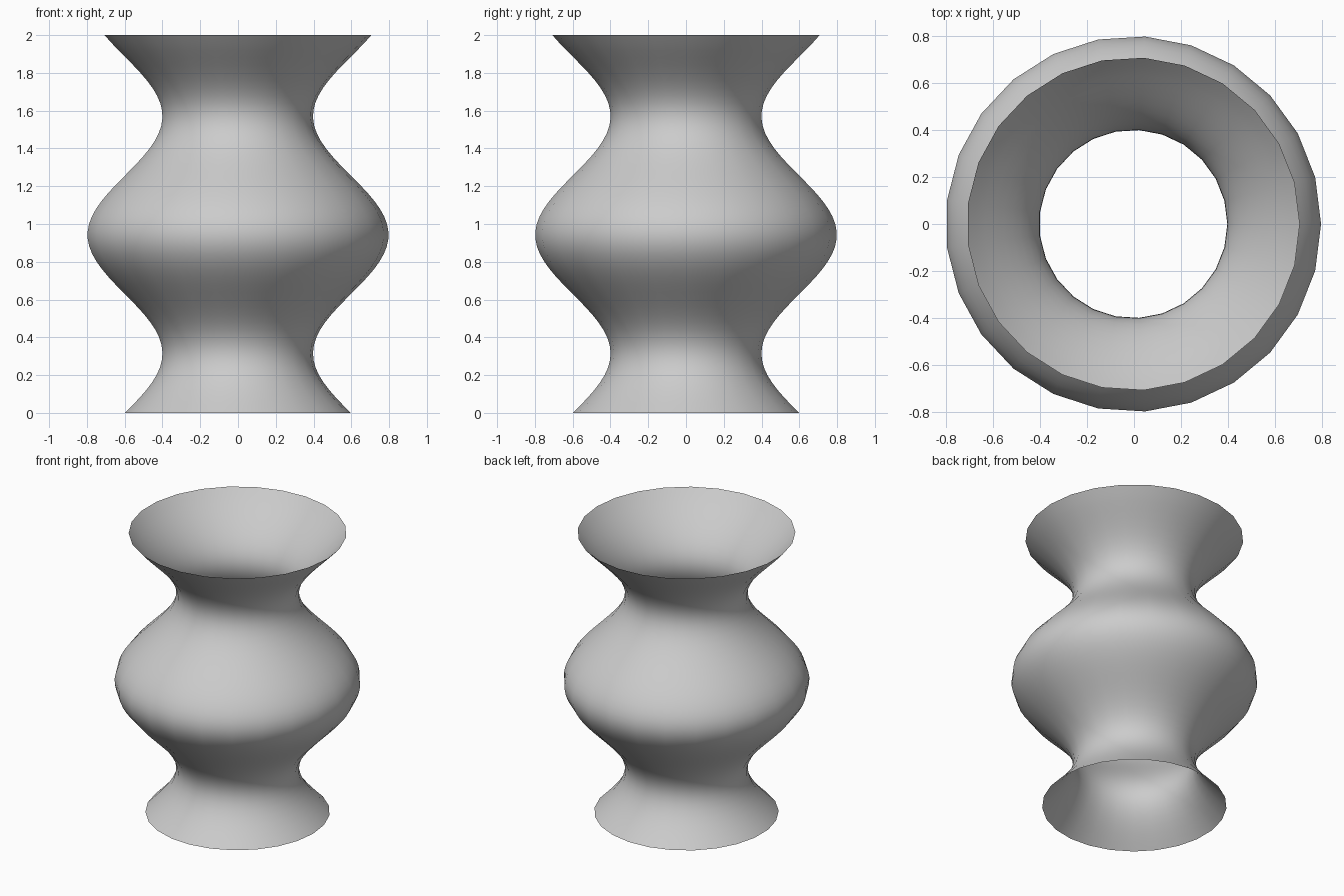
import bpy, bmesh
from math import sin, cos, tau

cube = bpy.data.objects.get("Cube")
if cube:
    bpy.data.objects.remove(cube, do_unlink=True)

SIDES, STEPS, HEIGHT = 25, 50, 2.0

# Plain grey material
grey = bpy.data.materials.new("light_grey")
grey.use_nodes = True
colour = (0.6, 0.6, 0.6, 1)
grey.diffuse_color = colour
grey.node_tree.nodes["Principled BSDF"].inputs["Base Color"].default_value = colour

# Open, thin wall: a sine-wave profile turned around z
bm = bmesh.new()
rings = []
for i in range(STEPS + 1):
    z = HEIGHT * i / STEPS
    r = 0.6 - 0.2 * sin(5 * z)
    rings.append([bm.verts.new((r * cos(tau * k / SIDES) - 0.003, r * sin(tau * k / SIDES), z))
                  for k in range(SIDES)])
for low, high in zip(rings, rings[1:]):
    for k in range(SIDES):
        n = (k + 1) % SIDES
        bm.faces.new((low[k], low[n], high[n], high[k])).smooth = True

mesh = bpy.data.meshes.new("vase_wall")
bm.to_mesh(mesh)
bm.free()
mesh.materials.append(grey)
bpy.context.collection.objects.link(bpy.data.objects.new("vase_wall", mesh))
